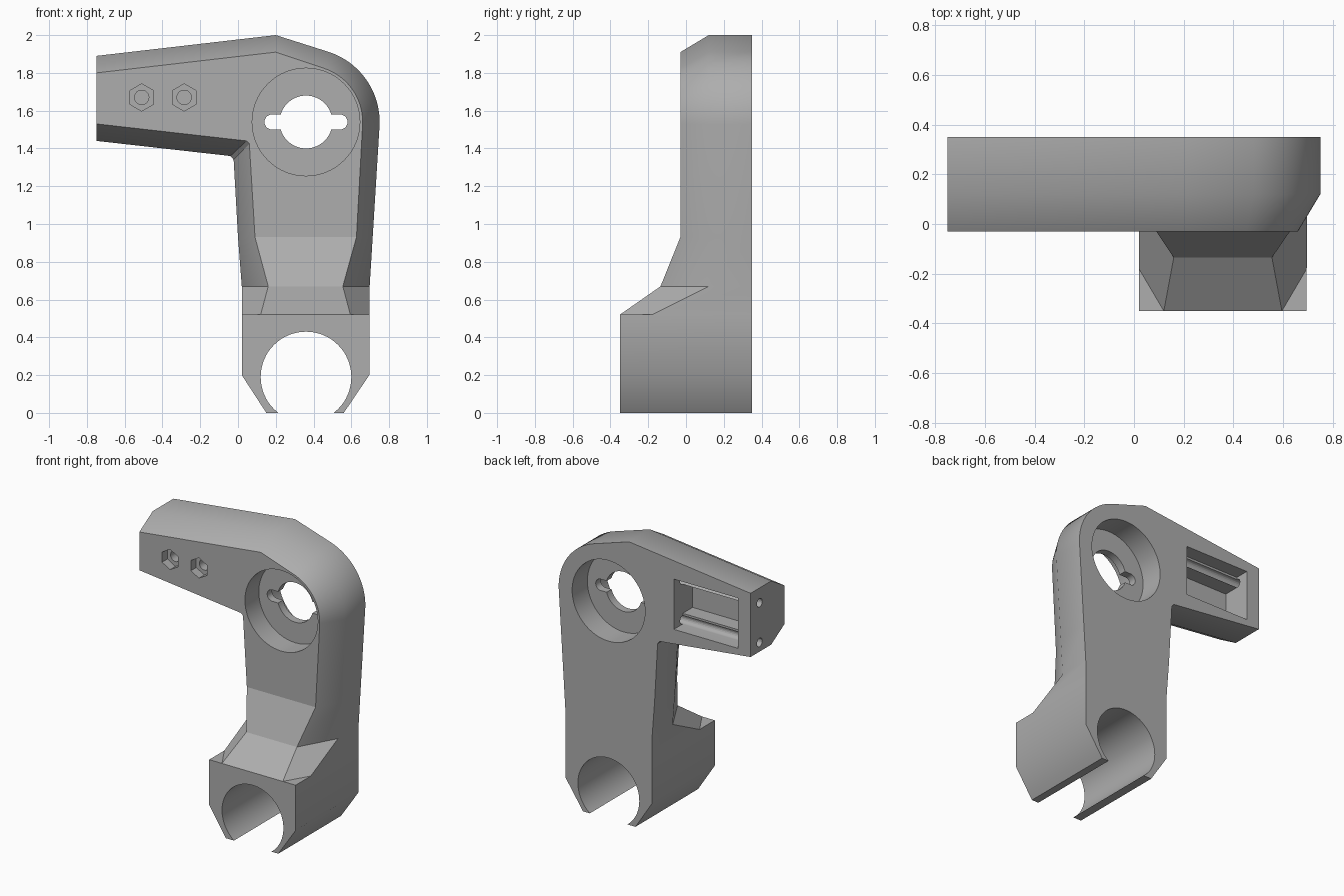
import bpy, bmesh
from math import sin, cos, radians

cube = bpy.data.objects.get("Cube")
if cube:
    bpy.data.objects.remove(cube)

grey = bpy.data.materials.new("plain_grey")
grey.use_nodes = True
colour = (0.42, 0.42, 0.42, 1)
grey.diffuse_color = colour
grey.node_tree.nodes["Principled BSDF"].inputs["Base Color"].default_value = colour


def finish(name, bm):
    bmesh.ops.recalc_face_normals(bm, faces=bm.faces)
    me = bpy.data.meshes.new(name)
    bm.to_mesh(me)
    bm.free()
    me.materials.append(grey)
    ob = bpy.data.objects.new(name, me)
    bpy.context.collection.objects.link(ob)
    return ob


def prism(name, pts, y0, y1):
    """Extrude an x,z outline from y0 to y1."""
    bm = bmesh.new()
    a = [bm.verts.new((x, y0, z)) for x, z in pts]
    b = [bm.verts.new((x, y1, z)) for x, z in pts]
    bm.faces.new(a)
    bm.faces.new(b[::-1])
    for i in range(len(pts)):
        j = (i + 1) % len(pts)
        bm.faces.new((a[i], a[j], b[j], b[i]))
    return finish(name, bm)


def arc(cx, cz, r, start, end, n):
    steps = [radians(start + (end - start) * i / n) for i in range(n + 1)]
    return [(cx + r * cos(t), cz + r * sin(t)) for t in steps]


def disc(cx, cz, r, n=48):
    return arc(cx, cz, r, 0, 360, n)[:-1]


def box(x0, x1, z0, z1):
    return [(x0, z0), (x1, z0), (x1, z1), (x0, z1)]


def boolean(target, tool, mode="DIFFERENCE"):
    mod = target.modifiers.new("join", "BOOLEAN")
    mod.operation, mod.solver, mod.object = mode, "EXACT", tool
    bpy.context.view_layer.objects.active = target
    bpy.ops.object.modifier_apply(modifier=mod.name)
    bpy.data.objects.remove(tool)


# Arm and leg: back outline, shoulder outline and chamfered front outline
BACK, MID, FRONT = 0.35, 0.12, -0.03
PX, PZ = 0.36, 1.54      # pivot centre
rows = [((0.02, 0.52), -0.18, (0.12, 0.52), -0.35),
        ((0.02, 0.67), MID, (0.16, 0.67), -0.135),
        ((0.0, 0.93), MID, (0.09, 0.93), FRONT),
        ((-0.023, 1.34), MID, (0.06, 1.425), FRONT),
        ((-0.04, 1.36), MID, (0.045, 1.44), FRONT),
        ((-0.75, 1.44), MID, (-0.75, 1.53), FRONT),
        ((-0.75, 1.89), MID, (-0.75, 1.80), FRONT),
        ((0.2, 2.0), MID, (0.2, 1.91), FRONT)]
rows += [(o, MID, f, FRONT) for o, f in zip(arc(PX, PZ, 0.39, 72, -2, 16),
                                            arc(PX, PZ, 0.30, 72, -2, 16))]
rows += [((0.713, 0.93), MID, (0.627, 0.93), FRONT),
         ((0.697, 0.67), MID, (0.555, 0.67), -0.135),
         ((0.695, 0.52), -0.18, (0.595, 0.52), -0.35)]
bm = bmesh.new()
back = [bm.verts.new((o[0], BACK, o[1])) for o, m, f, y in rows]
mid = [bm.verts.new((o[0], m, o[1])) for o, m, f, y in rows]
front = [bm.verts.new((f[0], y, f[1])) for o, m, f, y in rows]
for i in range(len(rows) - 1):
    for a, b in ((back, mid), (mid, front)):
        bm.faces.new((a[i], a[i + 1], b[i + 1], b[i]))
bm.faces.new(back)
bm.faces.new(front[2:-2])
for i in (0, 1):
    bm.faces.new((front[i], front[i + 1], front[-2 - i], front[-1 - i]))
bm.faces.new((back[0], mid[0], front[0], front[-1], mid[-1], back[-1]))
bracket = finish("bracket_body", bm)

# Clip block at the foot
block = prism("clip_block", [(0.15, 0), (0.56, 0), (0.695, 0.2), (0.695, 0.52),
                             (0.02, 0.52), (0.02, 0.2)], -0.35, BACK)
boolean(bracket, block, "UNION")

# Open round clip
boolean(bracket, prism("clip_bore", disc(PX, 0.19, 0.24, 64), -1, 1))

# Pivot: recess on both sides, centre hole and rounded key slot
boolean(bracket, prism("front_recess", disc(PX, PZ, 0.285, 64), -1, 0.125))
boolean(bracket, prism("back_recess", disc(PX, PZ, 0.285, 64), 0.18, 1))
boolean(bracket, prism("pivot_hole", disc(PX, PZ, 0.14), -1, 1))
slot = arc(PX + 0.18, PZ, 0.04, -90, 90, 10) + arc(PX - 0.18, PZ, 0.04, 90, 270, 10)
boolean(bracket, prism("key_slot", slot, -1, 1))

# Stepped pocket in the back of the arm
boolean(bracket, prism("pocket_step", box(-0.65, -0.15, 1.475, 1.83), 0.25, 1))
boolean(bracket, prism("pocket_floor", box(-0.65, -0.15, 1.55, 1.755), 0.14, 1))

# Pin bores running along the arm from its end
for z in (1.505, 1.785):
    bore = prism("pin_bore", disc(0, 0, 0.03, 20), 0.10, 0.85)
    bore.rotation_euler.z = radians(90)
    bore.location = (0, 0.25, z)
    bpy.context.view_layer.update()
    boolean(bracket, bore)

# Hexagonal nut seats with blind holes
for x in (-0.51, -0.285):
    boolean(bracket, prism("nut_seat", arc(x, 1.67, 0.072, 30, 330, 5), -1, 0.03))
    boolean(bracket, prism("bolt_hole", disc(x, 1.67, 0.038, 24), -1, 0.11))

# Smooth the curves and keep the front panels flat
bpy.ops.object.select_all(action="DESELECT")
bracket.select_set(True)
bpy.context.view_layer.objects.active = bracket
bpy.ops.object.shade_smooth_by_angle(angle=radians(35))
for face in bracket.data.polygons:
    if abs(face.normal.y) > 0.55:
        face.use_smooth = False
